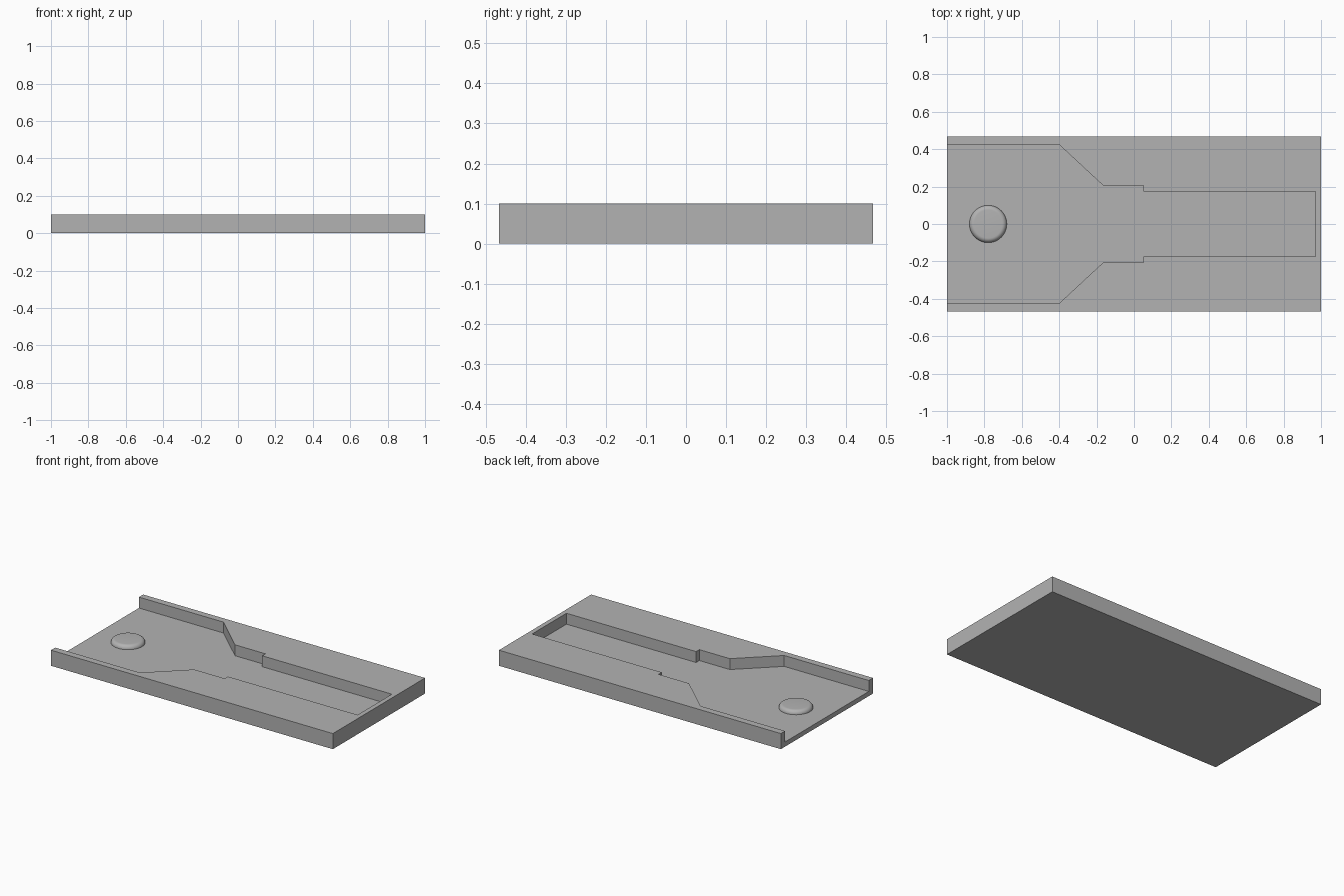
import bpy, bmesh, math

cube = bpy.data.objects.get("Cube")
if cube:
    bpy.data.objects.remove(cube, do_unlink=True)

FLOOR, TOP = 0.03, 0.1
HALF_WIDTH = 0.467

# Single grey material
grey = bpy.data.materials.new("grey")
grey.use_nodes = True
colour = (0.45, 0.45, 0.45, 1)
grey.diffuse_color = colour
grey.node_tree.nodes["Principled BSDF"].inputs["Base Color"].default_value = colour


def add_object(name, bm):
    bmesh.ops.recalc_face_normals(bm, faces=bm.faces)
    mesh = bpy.data.meshes.new(name)
    bm.to_mesh(mesh)
    bm.free()
    mesh.materials.append(grey)
    obj = bpy.data.objects.new(name, mesh)
    bpy.context.collection.objects.link(obj)
    return obj


def prism(name, outline, z0, z1):
    """Extrude a plan outline from z0 up to z1."""
    bm = bmesh.new()
    face = bm.faces.new([bm.verts.new((x, y, z0)) for x, y in outline])
    top = bmesh.ops.extrude_face_region(bm, geom=[face])["geom"]
    verts = [v for v in top if isinstance(v, bmesh.types.BMVert)]
    bmesh.ops.translate(bm, verts=verts, vec=(0, 0, z1 - z0))
    return add_object(name, bm)


def mirrored(half):
    return half + [(x, -y) for x, y in reversed(half)]


# Tray block with a stepped, tapering channel open at one end
tray = prism("tray", mirrored([(-1, HALF_WIDTH), (1, HALF_WIDTH)]), 0, TOP)
channel = [(-1.1, 0.424), (-0.4, 0.424), (-0.166, 0.207),
           (0.05, 0.207), (0.05, 0.174), (0.97, 0.174)]
cutter = prism("channel_cutter", mirrored(channel), FLOOR, TOP + 0.1)
cutter.hide_render = True
cut = tray.modifiers.new("channel", "BOOLEAN")
cut.object = cutter
cut.operation = "DIFFERENCE"
cut.solver = "EXACT"
bpy.context.view_layer.objects.active = tray
bpy.ops.object.modifier_apply(modifier=cut.name)
bpy.data.objects.remove(cutter, do_unlink=True)

# Round button with a filleted rim, lathed from a profile
RADIUS, FILLET, STEPS = 0.1, 0.025, 8
bm = bmesh.new()
arc = [i * math.pi / 2 / STEPS for i in range(STEPS + 1)]
profile = [(RADIUS, -0.005)]
profile += [(RADIUS - FILLET + FILLET * math.cos(a), FILLET * math.sin(a)) for a in arc]
profile.append((0, FILLET))
verts = [bm.verts.new((r, 0, z)) for r, z in profile]
edges = [bm.edges.new(pair) for pair in zip(verts, verts[1:])]
bmesh.ops.spin(bm, geom=verts + edges, axis=(0, 0, 1), cent=(0, 0, 0),
               angle=math.tau, steps=48, use_merge=True)
bmesh.ops.remove_doubles(bm, verts=bm.verts, dist=0.0001)
button = add_object("button", bm)
button.location = (-0.78, 0, FLOOR)
bpy.ops.object.select_all(action="DESELECT")
button.select_set(True)
bpy.context.view_layer.objects.active = button
bpy.ops.object.shade_smooth_by_angle(angle=math.radians(40))
